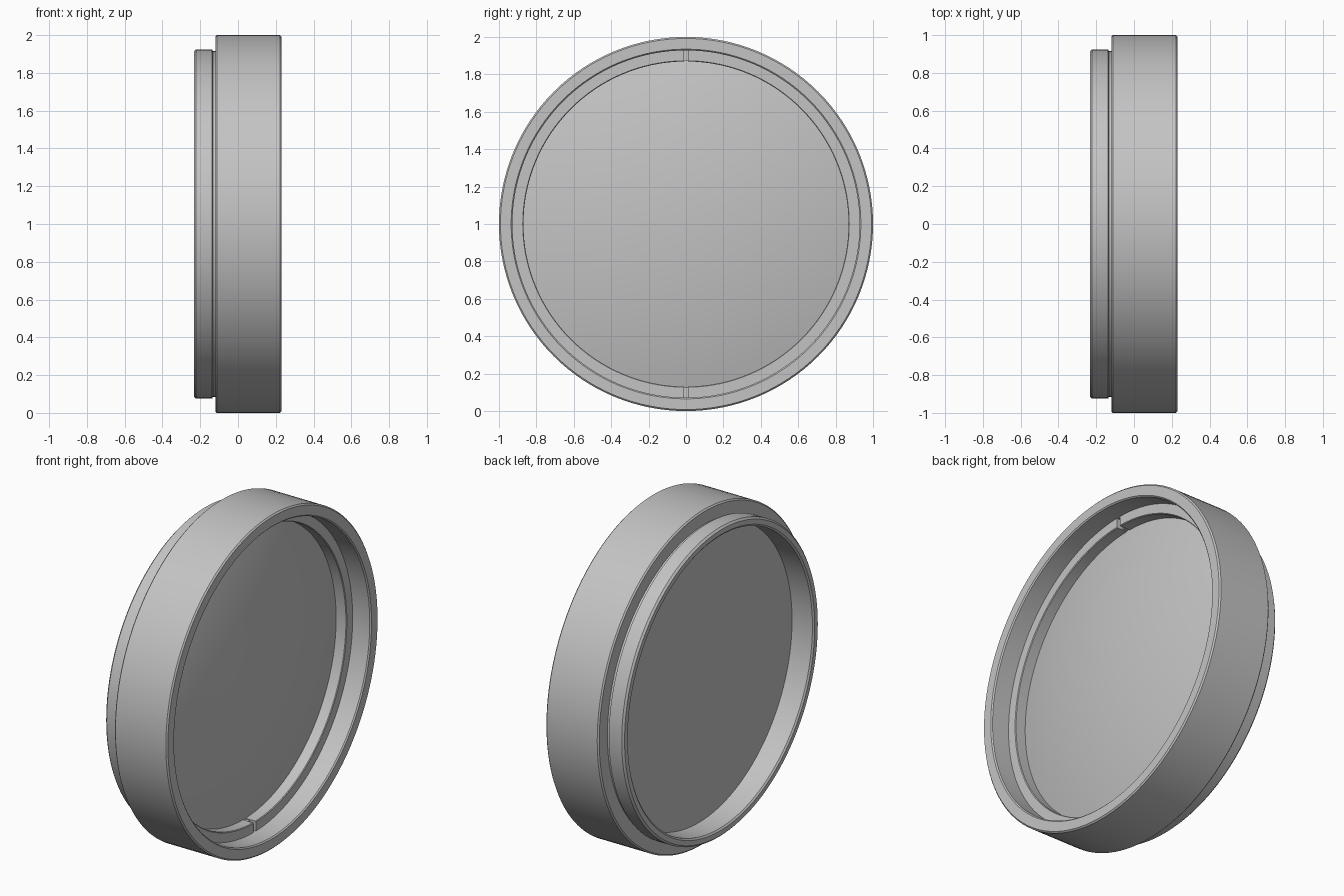
import bpy, bmesh, math

cube = bpy.data.objects.get("Cube")
if cube:
    bpy.data.objects.remove(cube, do_unlink=True)

grey = bpy.data.materials.new("plain_grey")
grey.use_nodes = True
COLOUR = (0.55, 0.55, 0.55, 1)
grey.diffuse_color = COLOUR
grey.node_tree.nodes["Principled BSDF"].inputs["Base Color"].default_value = COLOUR

SEGMENTS = 128


def lathe(name, profile, start=0.0, sweep=2 * math.pi, segments=SEGMENTS, ring=True):
    """Turn a profile of (x, radius) points about the x axis at z = 1."""
    full = sweep > 2 * math.pi - 1e-4
    steps = segments if full else segments + 1
    bm = bmesh.new()
    rows = []
    for i in range(steps):
        a = start + sweep * i / segments
        rows.append([bm.verts.new((x, r * math.cos(a), 1 + r * math.sin(a)))
                     for x, r in profile])
    n = len(profile)
    for i in range(segments):
        a, b = rows[i], rows[(i + 1) % steps]
        for j in range(n if ring else n - 1):
            k = (j + 1) % n
            bm.faces.new((a[j], a[k], b[k], b[j]))
    if not full:
        bm.faces.new(rows[0])
        bm.faces.new(rows[-1])
    bmesh.ops.remove_doubles(bm, verts=bm.verts, dist=1e-5)
    bmesh.ops.recalc_face_normals(bm, faces=bm.faces)
    mesh = bpy.data.meshes.new(name)
    bm.to_mesh(mesh)
    bm.free()
    mesh.materials.append(grey)
    obj = bpy.data.objects.new(name, mesh)
    bpy.context.collection.objects.link(obj)
    bpy.ops.object.select_all(action='DESELECT')
    obj.select_set(True)
    bpy.context.view_layer.objects.active = obj
    bpy.ops.object.shade_smooth_by_angle(angle=math.radians(30))
    return obj


# Outer frame: wide rim, relief groove and narrow mounting collar
lathe("frame_ring", [
    (0.23, 0.935), (0.23, 0.992), (0.222, 1.0),
    (-0.112, 1.0), (-0.12, 0.992), (-0.12, 0.915),
    (-0.133, 0.915), (-0.137, 0.925), (-0.222, 0.925),
    (-0.233, 0.914), (-0.233, 0.885), (-0.225, 0.875),
    (0.07, 0.875), (0.07, 0.928), (0.223, 0.928),
])

# Retaining ring in two halves, leaving spanner slots at top and bottom
SLOT = 0.0135
for side, start in (("left", -math.pi / 2), ("right", math.pi / 2)):
    lathe("retaining_ring_" + side, [
        (0.035, 0.869), (0.035, 0.876), (0.07, 0.876), (0.07, 0.93),
        (0.11, 0.93), (0.11, 0.873), (0.106, 0.869),
    ], start + SLOT, math.pi - 2 * SLOT, SEGMENTS // 2)

# Glass: flat back, gently domed front
EDGE_X, EDGE_R, BULGE = 0.04, 0.876, 0.11
radius = (EDGE_R ** 2 + BULGE ** 2) / (2 * BULGE)
half = math.asin(EDGE_R / radius)
dome = [(EDGE_X + BULGE - radius + radius * math.cos(half * i / 12),
         radius * math.sin(half * i / 12)) for i in range(12, -1, -1)]
lathe("lens_glass", [(-0.09, 0.0), (-0.09, EDGE_R)] + dome, ring=False)
